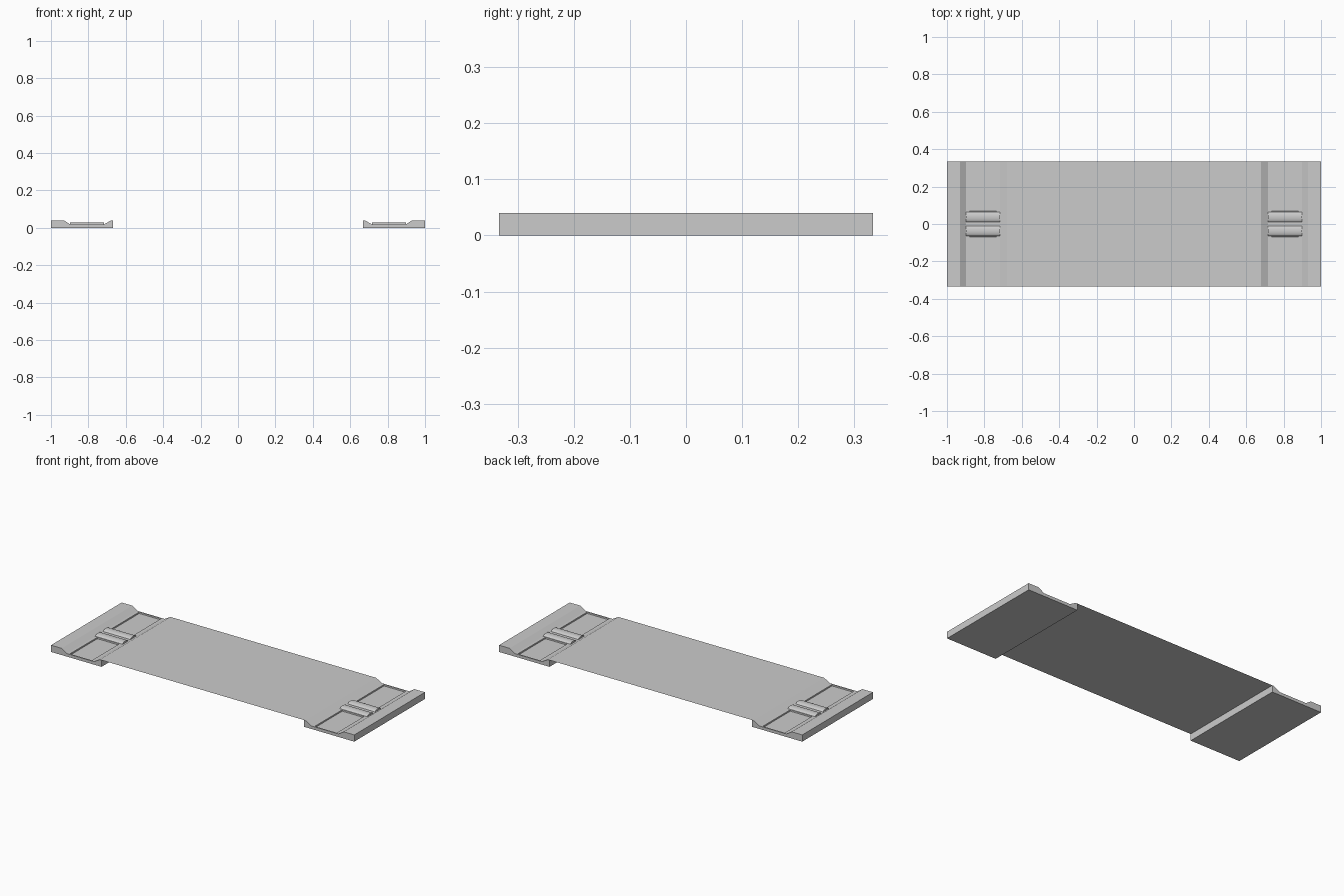
import bpy, bmesh, math

cube = bpy.data.objects.get("Cube")
if cube:
    bpy.data.objects.remove(cube, do_unlink=True)

grey = bpy.data.materials.new("light_grey")
grey.use_nodes = True
colour = (0.6, 0.6, 0.6, 1)
grey.diffuse_color = colour
grey.node_tree.nodes["Principled BSDF"].inputs["Base Color"].default_value = colour

HALF_Y, TOP, FLOOR = 0.333, 0.04, 0.018
INNER, PANEL_IN, PANEL_OUT = 0.667, 0.735, 0.88


def finish(name, bm):
    bmesh.ops.recalc_face_normals(bm, faces=bm.faces)
    mesh = bpy.data.meshes.new(name)
    bm.to_mesh(mesh)
    bm.free()
    mesh.materials.append(grey)
    obj = bpy.data.objects.new(name, mesh)
    bpy.context.collection.objects.link(obj)
    return obj


def loft(bm, rings):
    """Join equal closed rings of points and cap both ends."""
    loops = [[bm.verts.new(p) for p in ring] for ring in rings]
    n = len(loops[0])
    for a, b in zip(loops, loops[1:]):
        for i in range(n):
            j = (i + 1) % n
            bm.faces.new((a[i], a[j], b[j], b[i]))
    bm.faces.new(loops[0])
    bm.faces.new(loops[-1])


# End blocks: channel profile run along y, with two sunken panels in the floor
profile = [(INNER, 0), (1, 0), (1, TOP), (0.93, TOP), (0.897, FLOOR),
           (PANEL_OUT, FLOOR), (PANEL_IN, FLOOR), (0.717, FLOOR),
           (0.678, TOP), (INNER, TOP)]
stations = [-HALF_Y, -0.326, -0.068, 0.068, 0.326, HALF_Y]

for side, label in ((1, "left"), (-1, "right")):
    bm = bmesh.new()
    loft(bm, [[(side * x, y, z) for x, z in profile] for y in stations])
    bmesh.ops.recalc_face_normals(bm, faces=bm.faces)
    panels = []
    for f in bm.faces:
        c = f.calc_center_median()
        if (abs(c.z - FLOOR) < 1e-4 and PANEL_IN < abs(c.x) < PANEL_OUT
                and 0.1 < abs(c.y) < 0.3):
            panels.append(f)
    bmesh.ops.inset_individual(bm, faces=panels, thickness=0.001, depth=-0.008)
    finish(label + "_end_block", bm)

    # Two rounded ridges across the channel between the panels
    for y0, place in ((-0.037, "front"), (0.037, "back")):
        bm = bmesh.new()
        arch = [(y0 + 0.027 * math.cos(a), FLOOR - 0.001 + 0.011 * math.sin(a))
                for a in [math.pi * i / 16 for i in range(17)]]
        loft(bm, [[(side * x, y, z) for y, z in arch] for x in (0.717, 0.897)])
        ridge = finish(f"{label}_{place}_ridge", bm)
        bpy.ops.object.select_all(action="DESELECT")
        ridge.select_set(True)
        bpy.context.view_layer.objects.active = ridge
        bpy.ops.object.shade_smooth_by_angle(angle=math.radians(40))

# Thin deck spanning the two blocks, level with their tops
bm = bmesh.new()
bm.faces.new([bm.verts.new((x, y, TOP)) for x, y in (
    (-INNER, -HALF_Y), (INNER, -HALF_Y), (INNER, HALF_Y), (-INNER, HALF_Y))])
deck = finish("deck", bm)
